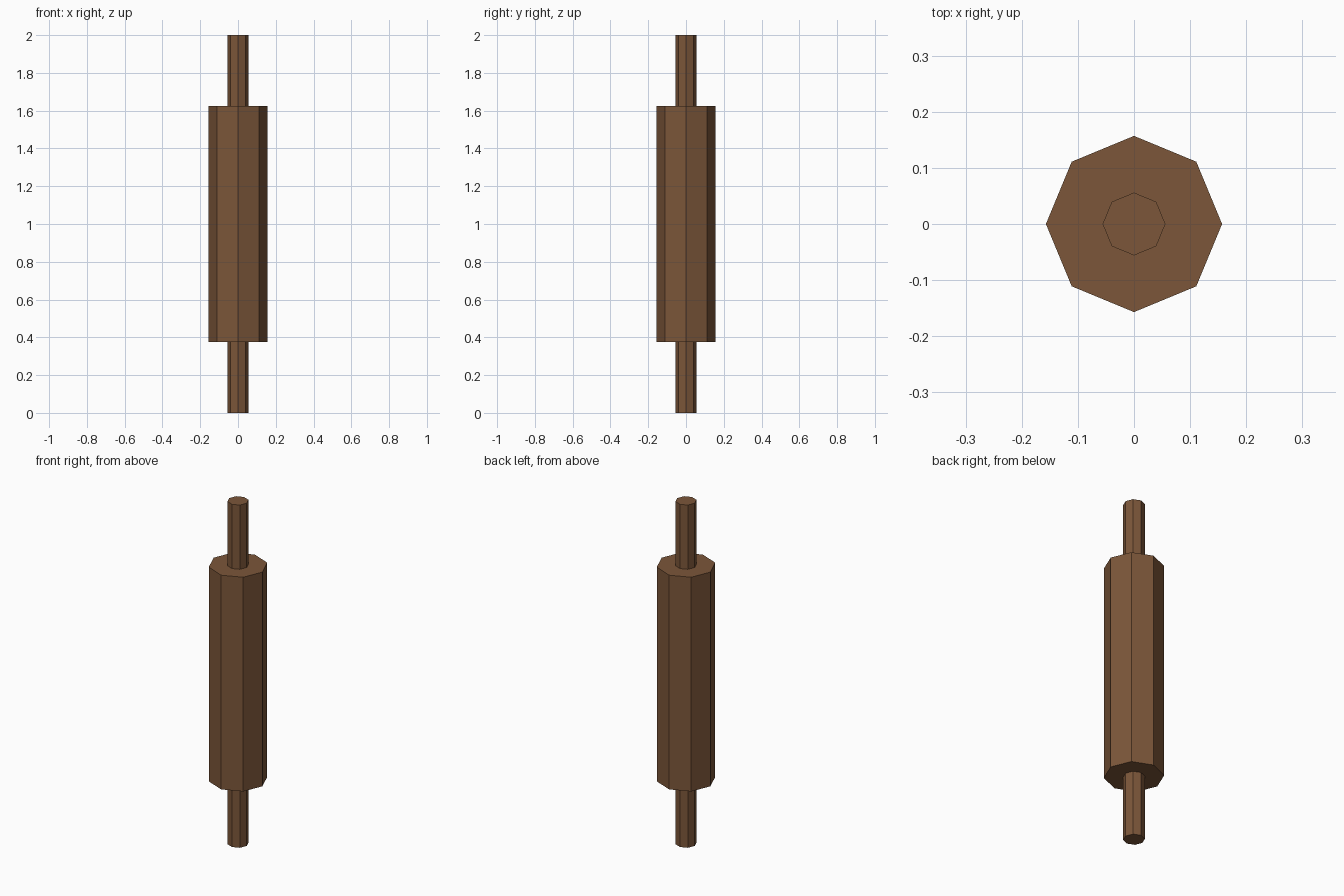
import bpy

if "Cube" in bpy.data.objects:
    bpy.data.objects.remove(bpy.data.objects["Cube"])

SIDES = 8
BODY_R, HANDLE_R = 0.157, 0.056
LENGTH, BODY_BOTTOM, BODY_TOP = 2.0, 0.375, 1.625

wood = bpy.data.materials.new("brown_wood")
wood.diffuse_color = (0.2, 0.093, 0.041, 1.0)
wood.use_nodes = True
wood.node_tree.nodes["Principled BSDF"].inputs["Base Color"].default_value = wood.diffuse_color


def prism(name, radius, z0, z1):
    """Upright flat-shaded octagonal prism with corners on the x and y axes."""
    bpy.ops.mesh.primitive_cylinder_add(
        vertices=SIDES, radius=radius, depth=z1 - z0, location=(0, 0, (z0 + z1) / 2))
    obj = bpy.context.object
    obj.name = name
    obj.data.materials.append(wood)
    return obj


# Thick roller in the middle
prism("roller", BODY_R, BODY_BOTTOM, BODY_TOP)

# Thin handle at each end
prism("lower_handle", HANDLE_R, 0.0, BODY_BOTTOM)
prism("upper_handle", HANDLE_R, BODY_TOP, LENGTH)
